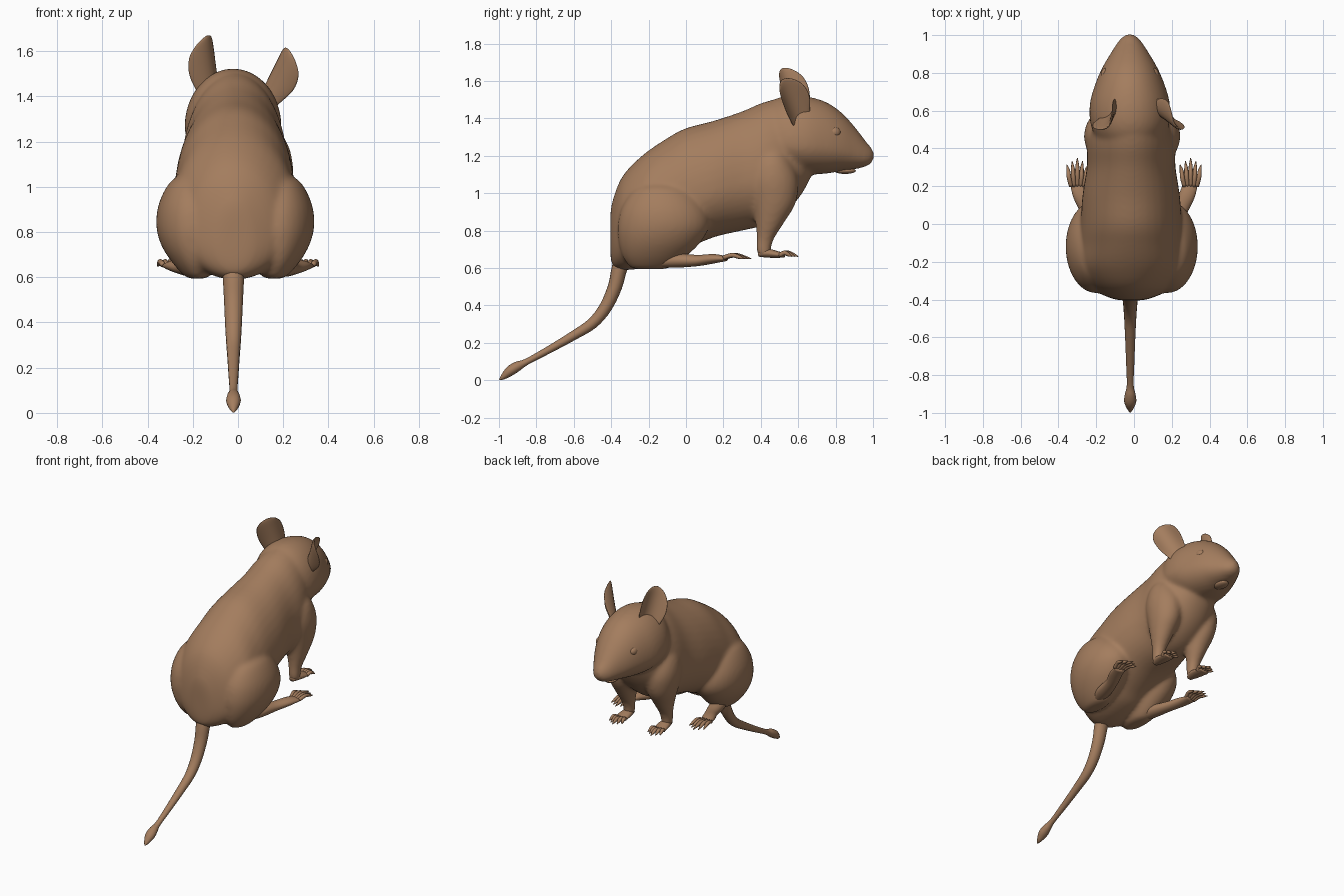
import bpy, bmesh, math
from mathutils import Vector, Matrix

if "Cube" in bpy.data.objects:
    bpy.data.objects.remove(bpy.data.objects["Cube"])

fur = bpy.data.materials.new("brown_fur")
fur.diffuse_color = (0.37, 0.205, 0.112, 1)
fur.use_nodes = True
fur.node_tree.nodes["Principled BSDF"].inputs["Base Color"].default_value = fur.diffuse_color


def spline(keys, steps):
    """Catmull-Rom interpolation of tuples."""
    out = []
    n = len(keys)
    for i in range(n - 1):
        p0, p1, p2, p3 = (keys[max(0, min(n - 1, i + k))] for k in (-1, 0, 1, 2))
        for s in range(steps):
            t = s / steps
            out.append([0.5 * (2 * b + (c - a) * t + (2 * a - 5 * b + 4 * c - d) * t * t
                               + (3 * b - a - 3 * c + d) * t ** 3)
                        for a, b, c, d in zip(p0, p1, p2, p3)])
    out.append(list(keys[-1]))
    return out


def finish(name, bm):
    bmesh.ops.recalc_face_normals(bm, faces=bm.faces)
    for f in bm.faces:
        f.smooth = True
    me = bpy.data.meshes.new(name)
    bm.to_mesh(me)
    bm.free()
    me.materials.append(fur)
    ob = bpy.data.objects.new(name, me)
    bpy.context.collection.objects.link(ob)
    return ob


def loft(name, keys, ref=(0, 0, 1), axis=None, seg=24, steps=4, warp=None):
    """Skin oval rings; key = x, y, z, side radius, up radius, down radius."""
    keys = [k if len(k) == 6 else (*k, k[-1]) for k in keys]
    pts = spline(keys, steps)
    bm = bmesh.new()
    rings = []
    for i, p in enumerate(pts):
        c = Vector(p[:3])
        if axis:
            t = Vector(axis)
        else:
            t = Vector(pts[min(i + 1, len(pts) - 1)][:3]) - Vector(pts[max(i - 1, 0)][:3])
        t.normalize()
        side = t.cross(Vector(ref)).normalized()
        up = side.cross(t)
        ring = []
        for j in range(seg):
            a = 2 * math.pi * j / seg
            r = p[4] if math.sin(a) > 0 else p[5]
            co = c + side * max(p[3], .001) * math.cos(a) + up * max(r, .001) * math.sin(a)
            ring.append(bm.verts.new(warp(co) if warp else co))
        rings.append(ring)
    for r0, r1 in zip(rings, rings[1:]):
        for j in range(seg):
            k = (j + 1) % seg
            bm.faces.new((r0[j], r0[k], r1[k], r1[j]))
    bm.faces.new(rings[0])
    bm.faces.new(rings[-1])
    return finish(name, bm)


def profile(name, rows, cx, f):
    """Body mass from side outline rows: y, top z, bottom z, half width."""
    keys = []
    for y, zt, zb, w in rows:
        zc = zb + f * (zt - zb)
        keys.append((cx, y, zc, w, zt - zc, zc - zb))
    return loft(name, keys, axis=(0, 1, 0), seg=40)


def ellipsoid(name, centre, radii):
    bm = bmesh.new()
    bmesh.ops.create_uvsphere(bm, u_segments=20, v_segments=12, radius=1)
    bm.transform(Matrix.Translation(centre) @ Matrix.Diagonal((*radii, 1)))
    return finish(name, bm)


def blend(name, parts):
    """Fuse overlapping masses into one softly blended skin."""
    bm = bmesh.new()
    for ob in parts:
        bm.from_mesh(ob.data)
        bpy.data.objects.remove(ob)
    ob = finish(name, bm)
    mod = ob.modifiers.new("fuse", 'REMESH')
    mod.mode = 'VOXEL'
    mod.voxel_size = .011
    mod.use_smooth_shade = True
    mod = ob.modifiers.new("soften", 'SMOOTH')
    mod.factor = .5
    mod.iterations = 14
    return ob


# torso and head
masses = [profile("torso", [
    (-.405, .86, .70, .03), (-.395, .95, .62, .10), (-.34, 1.09, .59, .21),
    (-.23, 1.205, .60, .28), (-.10, 1.295, .64, .275), (0, 1.348, .70, .268),
    (.15, 1.388, .765, .258), (.30, 1.438, .80, .235), (.42, 1.488, .83, .232),
    (.52, 1.50, .89, .205), (.60, 1.42, .97, .16), (.66, 1.30, 1.07, .10),
    (.68, 1.22, 1.14, .03)], -.015, .40),
    profile("head", [
        (.36, 1.36, 1.24, .07), (.40, 1.44, 1.19, .13), (.47, 1.50, 1.14, .185),
        (.55, 1.522, 1.112, .212), (.65, 1.517, 1.10, .21), (.75, 1.487, 1.105, .18),
        (.83, 1.433, 1.118, .145), (.90, 1.358, 1.128, .104), (.96, 1.28, 1.142, .066),
        (.99, 1.245, 1.16, .04), (1.005, 1.22, 1.185, .015)], -.022, .38)]
ellipsoid("nose", (-.024, .982, 1.208), (.024, .018, .02))
ellipsoid("lower_jaw", (-.025, .85, 1.120), (.038, .058, .017))

# tail with tufted tip
loft("tail", [
    (-.02, -.32, .68, .05, .05), (-.02, -.355, .60, .047, .042), (-.02, -.38, .50, .042, .038),
    (-.02, -.43, .39, .037, .034), (-.02, -.50, .305, .032, .03), (-.02, -.60, .24, .027, .025),
    (-.02, -.73, .165, .022, .02), (-.02, -.85, .10, .018, .017), (-.02, -.90, .075, .028, .026),
    (-.02, -.94, .05, .032, .027), (-.02, -.975, .02, .018, .016), (-.02, -.997, .003, .003, .003)],
    seg=16)


def toes(name, x, y, z, length, gap, spread):
    for i in range(5):
        o = i - 2
        reach = length - .018 * abs(o)
        loft(f"{name}_{i + 1}", [
            (x + o * gap, y, z, .012, .012),
            (x + o * (gap + spread) / 2, y + reach * .4, z + .014, .012, .012),
            (x + o * (gap + spread * 2) / 3, y + reach * .72, z + .004, .010, .010),
            (x + o * spread, y + reach, z - .006, .002, .002)], seg=8, steps=3)


for s, label in ((-1, "left"), (1, "right")):
    # hind leg: thigh, long foot, toes
    masses.append(loft(f"{label}_haunch", [
        (s * .19 - .012, -.14, 1.06, .02, .03), (s * .195 - .012, -.13, 1.025, .09, .14),
        (s * .19 - .012, -.12, .93, .147, .22), (s * .19 - .012, -.12, .83, .16, .245),
        (s * .19 - .012, -.14, .74, .137, .22), (s * .18 - .01, -.17, .66, .097, .168),
        (s * .17 - .01, -.19, .602, .052, .105), (s * .17 - .01, -.19, .594, .02, .05)],
        ref=(0, 1, 0), axis=(0, 0, -1), seg=32))
    loft(f"{label}_hind_foot", [
        (s * .185, -.15, .63, .03, .025), (s * .205, -.06, .64, .048, .038),
        (s * .24, .06, .64, .04, .03), (s * .28, .15, .65, .042, .025),
        (s * .30, .215, .65, .038, .013)])
    toes(f"{label}_hind_toe", s * .30, .20, .655, .15, .016, .028)

    # foreleg: shoulder to wrist, paw, toes
    masses.append(loft(f"{label}_foreleg", [
        (s * .13 - .01, .46, 1.26, .05, .05), (s * .14 - .01, .46, 1.18, .095, .10),
        (s * .145 - .01, .465, 1.07, .11, .135), (s * .145 - .005, .47, .95, .094, .118),
        (s * .145, .45, .85, .067, .08), (s * .145, .425, .76, .043, .048),
        (s * .145, .415, .70, .037, .04), (s * .145, .42, .665, .034, .034)],
        ref=(0, 1, 0), axis=(0, 0, -1)))
    loft(f"{label}_front_paw", [
        (s * .145, .385, .675, .02, .014), (s * .145, .43, .68, .036, .024),
        (s * .147, .49, .672, .042, .018), (s * .148, .53, .668, .034, .01)])
    toes(f"{label}_front_toe", s * .148, .50, .668, .10, .015, .024)

    # eye
    ellipsoid(f"{label}_eye", (s * .124 - .022, .79, 1.325), (.03, .037, .031))

    # cupped ear, right one leaning further out
    base, tip = ((-.125, .615, 1.40), (-.155, .53, 1.67)) if s < 0 else ((.135, .62, 1.38), (.24, .53, 1.605))
    base = Vector(base)
    h = (Vector(tip) - base)
    height = h.length
    h.normalize()
    w = Vector((-s * .62, .78, 0))
    w = (w - h * w.dot(h)).normalized()
    n = w.cross(h) * s
    frame = Matrix((w, n, h)).transposed()

    def cup(co, base=base, frame=frame):
        return base + frame @ Vector((co.x, co.y + 7 * co.x * co.x - .022, co.z))

    loft(f"{label}_ear", [
        (0, 0, -.05, .04, .025), (0, 0, .03, .066, .016), (0, 0, height * .42, .086, .011),
        (0, 0, height * .70, .082, .009), (0, 0, height * .88, .058, .008),
        (0, 0, height * .97, .03, .006), (0, 0, height, .006, .003)],
        ref=(0, 1, 0), axis=(0, 0, 1), warp=cup)

blend("body", masses)
